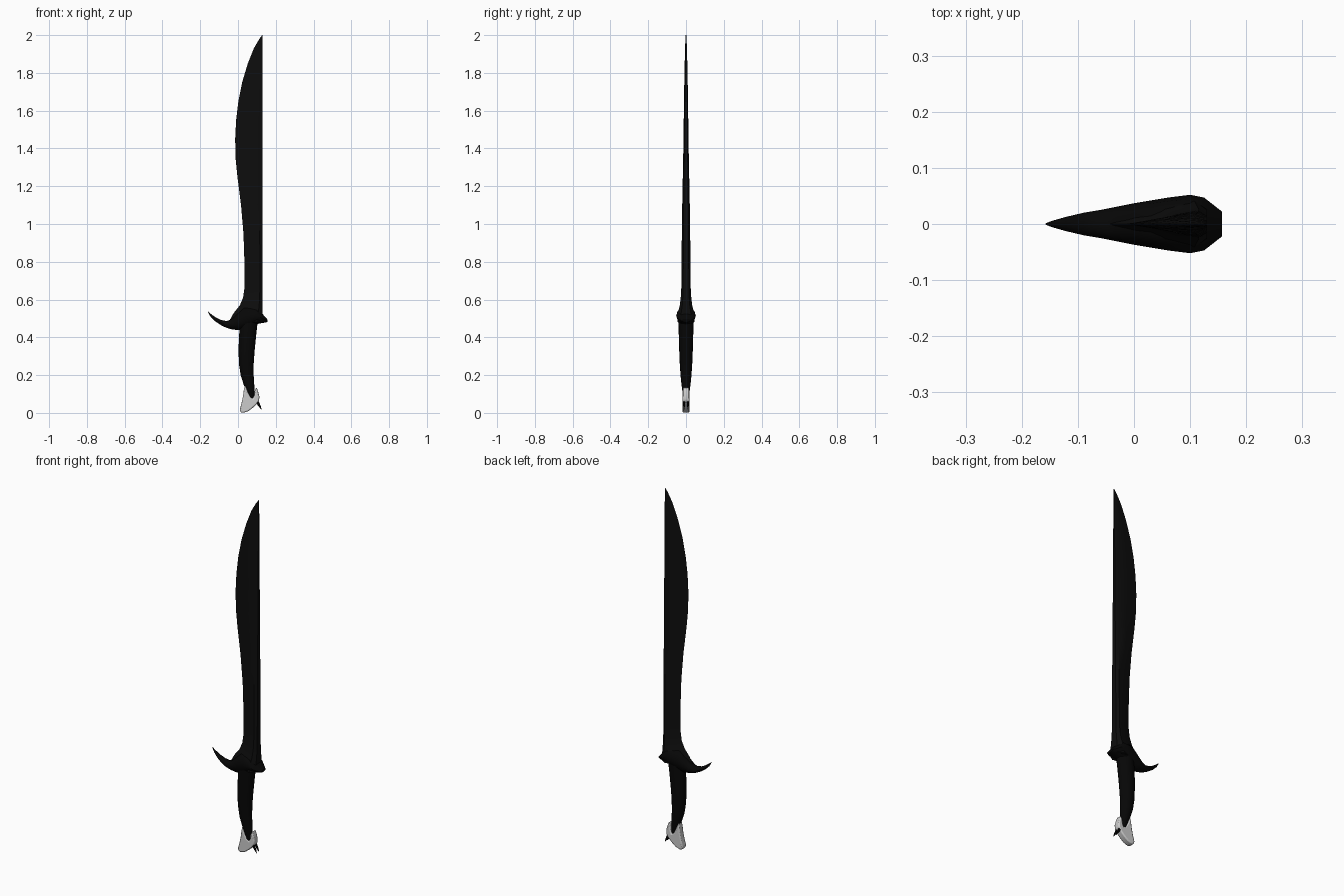
import bpy, bmesh, math

if "Cube" in bpy.data.objects:
    bpy.data.objects.remove(bpy.data.objects["Cube"])

def material(name, v):
    m = bpy.data.materials.new(name)
    m.diffuse_color = (v, v, v, 1)
    m.use_nodes = True
    m.node_tree.nodes["Principled BSDF"].inputs["Base Color"].default_value = m.diffuse_color
    return m

BLADE = material("dark_steel", 0.004)
BLACK = material("black", 0.002)

def finish(name, bm, mat=None, angle=30):
    bmesh.ops.remove_doubles(bm, verts=bm.verts, dist=1e-5)
    bmesh.ops.recalc_face_normals(bm, faces=bm.faces)
    me = bpy.data.meshes.new(name)
    bm.to_mesh(me)
    bm.free()
    ob = bpy.data.objects.new(name, me)
    bpy.context.collection.objects.link(ob)
    if mat:
        me.materials.append(mat)
    bpy.ops.object.select_all(action='DESELECT')
    ob.select_set(True)
    bpy.context.view_layer.objects.active = ob
    bpy.ops.object.shade_smooth_by_angle(angle=math.radians(angle))
    return ob

def loft(name, rings, mat, angle=30):
    bm = bmesh.new()
    rows = [[bm.verts.new(p) for p in r] for r in rings]
    n = len(rows[0])
    for a, b in zip(rows, rows[1:]):
        for i in range(n):
            j = (i + 1) % n
            bm.faces.new((a[i], a[j], b[j], b[i]))
    bm.faces.new(rows[0])
    bm.faces.new(rows[-1])
    return finish(name, bm, mat, angle)

def circle(n):
    return [(math.cos(2 * math.pi * i / n), math.sin(2 * math.pi * i / n)) for i in range(n)]

# Blade: straight spine, curved cutting edge, flared foot (z, edge x, half thickness)
SPINE = 0.13
stations = [(0.48, -0.05, .046), (0.53, -0.022, .042), (0.57, 0.01, .033),
            (0.61, 0.027, .028), (0.66, 0.034, .025), (0.8, 0.034, .024),
            (0.95, 0.029, .022), (1.1, 0.016, .020), (1.25, -0.003, .017),
            (1.35, -0.013, .015), (1.45, -0.015, .013), (1.55, -0.010, .012),
            (1.65, 0.002, .011), (1.75, 0.022, .009), (1.85, 0.052, .007),
            (1.93, 0.084, .005), (1.98, 0.113, .003), (2.0, 0.128, .002)]
rings = []
for z, xe, t in stations:
    w = SPINE - xe
    half = [(xe + .45 * w, .72 * t), (xe + .85 * w, t), (SPINE, .6 * t)]
    rings.append([(xe, 0, z)] + [(x, -y, z) for x, y in half]
                 + [(x, y, z) for x, y in reversed(half)])
loft("blade", rings, BLADE)

# Guard: swept hook on the edge side, short beak on the spine side (x, low z, high z, half width)
guard = [(-0.158, .531, .536, .001), (-0.145, .509, .525, .006), (-0.12, .484, .507, .013),
         (-0.09, .464, .492, .020), (-0.06, .450, .486, .025), (-0.035, .443, .496, .030),
         (0.0, .438, .530, .037), (0.03, .441, .560, .042), (0.06, .449, .565, .047),
         (0.1, .470, .560, .052), (0.125, .475, .530, .047), (0.157, .481, .493, .022)]
loft("guard", [[(x, h * c, (lo + hi) / 2 + (hi - lo) / 2 * s) for c, s in circle(12)]
               for x, lo, hi, h in guard], BLACK, 40)

# Grip: oval section, narrowing towards the pommel (z, left x, right x, half width)
grip = [(0.06, .066, .082, .012), (0.09, .053, .088, .017), (0.12, .042, .088, .020),
        (0.15, .030, .086, .024), (0.2, .014, .083, .029), (0.26, .005, .083, .033),
        (0.33, .003, .088, .036), (0.4, .005, .095, .038), (0.48, .011, .104, .040)]
loft("grip", [[((l + r) / 2 + (r - l) / 2 * c, h * s, z) for c, s in circle(16)]
              for z, l, r, h in grip], BLACK, 40)

# Pommel: pale forked claw wrapped around the end of the grip
outline = [(.036, .148), (.030, .115), (.026, .085), (.017, .045), (.009, .018), (.014, .003),
           (.028, .0), (.055, .009), (.078, .027), (.098, .046), (.112, .066), (.113, .088),
           (.106, .115), (.098, .136), (.089, .118), (.086, .092), (.079, .076),
           (.066, .084), (.054, .106), (.045, .13)]
bm = bmesh.new()
face = bm.faces.new([bm.verts.new((x, -.018, z)) for x, z in outline])
ext = bmesh.ops.extrude_face_region(bm, geom=[face])
bmesh.ops.translate(bm, verts=[v for v in ext["geom"] if isinstance(v, bmesh.types.BMVert)],
                    vec=(0, .036, 0))
pommel = finish("pommel", bm)
bev = pommel.modifiers.new("round", 'BEVEL')
bev.width = .006
bev.segments = 2

# Pair of small dark spurs at the back of the pommel
spur = [(.094, .074, .009), (.104, .054, .009), (.115, .034, .006), (.124, .018, .001)]
for side, label in ((-1, "front"), (1, "back")):
    loft("spur_" + label, [[(x + r * c, side * .010 + .7 * r * s, z) for c, s in circle(8)]
                           for x, z, r in spur], BLACK, 40)
